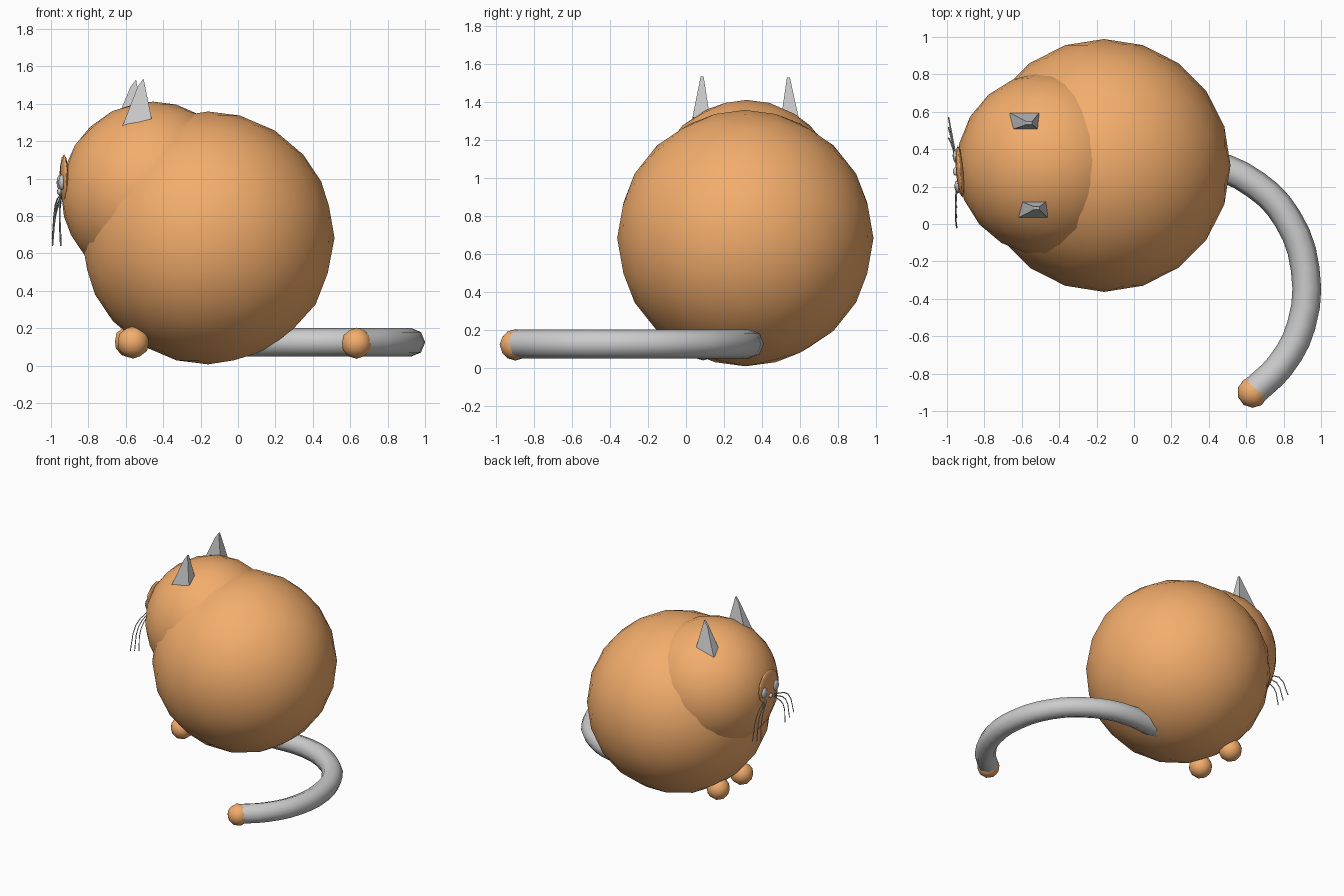
import bpy
import bmesh
from math import radians
from mathutils import Matrix, Vector

if "Cube" in bpy.data.objects:
    bpy.data.objects.remove(bpy.data.objects["Cube"])

orange = bpy.data.materials.new("orange_fur")
orange.diffuse_color = (0.9, 0.42, 0.15, 1)
orange.use_nodes = True
orange.node_tree.nodes["Principled BSDF"].inputs["Base Color"].default_value = orange.diffuse_color


def ball(name, loc, size, level=3, mat=None, turn=0):
    """Smooth icosphere stretched to the given radii."""
    bpy.ops.mesh.primitive_ico_sphere_add(subdivisions=level, radius=1, location=loc,
                                          rotation=(0, 0, radians(turn)))
    ob = bpy.context.object
    ob.name = name
    ob.scale = size
    bpy.ops.object.shade_smooth()
    if mat:
        ob.data.materials.append(mat)
    return ob


def tube(name, points, radius, res):
    """Round tube along a smooth path."""
    cu = bpy.data.curves.new(name, 'CURVE')
    cu.dimensions = '3D'
    cu.bevel_depth = radius
    cu.bevel_resolution = res
    cu.resolution_u = 3
    cu.use_fill_caps = True
    sp = cu.splines.new('BEZIER')
    sp.bezier_points.add(len(points) - 1)
    for bp, p in zip(sp.bezier_points, points):
        bp.co = p
        bp.handle_left_type = bp.handle_right_type = 'AUTO'
    ob = bpy.data.objects.new(name, cu)
    bpy.context.collection.objects.link(ob)
    return ob


def ear(name, base, tip):
    """Four-sided ear narrowing to a small flat tip."""
    bm = bmesh.new()
    rings = []
    for c, sx, sy in ((Vector(base), 0.078, 0.046), (Vector(tip), 0.015, 0.008)):
        rings.append([bm.verts.new(c + Vector((i * sx, j * sy, i * 0.02)))
                      for i, j in ((-1, -1), (1, -1), (1, 1), (-1, 1))])
    lo, hi = rings
    bm.faces.new(lo[::-1])
    bm.faces.new(hi)
    for i in range(4):
        k = (i + 1) % 4
        bm.faces.new((lo[i], lo[k], hi[k], hi[i]))
    me = bpy.data.meshes.new(name)
    bm.to_mesh(me)
    bm.free()
    bpy.context.collection.objects.link(bpy.data.objects.new(name, me))


# Body and head
ball("body", (-0.16, 0.313, 0.683), (0.676,) * 3, 3, orange)
ball("head", (-0.455, 0.32, 0.92), (0.492,) * 3, 3, orange, 5)

# Ears
ear("ear_right", (-0.54, 0.08, 1.30), (-0.52, 0.085, 1.515))
ear("ear_left", (-0.585, 0.548, 1.30), (-0.56, 0.54, 1.51))

# Face: muzzle, eyes and nose, turned slightly towards the front
ball("muzzle", (-0.93, 0.28, 1.0), (0.022, 0.14, 0.13), 2, orange, 5)
ball("eye_right", (-0.942, 0.2, 0.98), (0.018, 0.035, 0.042), 2, None, 5)
ball("eye_left", (-0.952, 0.36, 0.98), (0.018, 0.035, 0.042), 2, None, 5)
ball("nose", (-0.955, 0.28, 0.93), (0.015, 0.025, 0.02), 1, None, 5)

# Whiskers, three on each side
for side, label in ((1, "left"), (-1, "right")):
    for i in range(3):
        shift = -0.022 * side
        reach, drop = 0.295 - 0.055 * i, 0.70 - 0.02 * i
        pts = [(-0.945, 0.275 + side * 0.05, 0.92 - 0.01 * i),
               (-0.965 + shift * 0.5, 0.275 + side * (0.05 + reach * 0.55), 0.86 - 0.03 * i),
               (-0.97 + shift, 0.275 + side * reach, drop - 0.02)]
        tube(f"whisker_{label}_{i + 1}", pts, 0.004, 0)

# Front paws
ball("paw_right", (-0.56, 0.09, 0.125), (0.087,) * 3, 2, orange)
ball("paw_left", (-0.575, 0.41, 0.13), (0.087,) * 3, 2, orange)

# Tail curling to the front, with a coloured tip
tube("tail", [(0.03, 0.32, 0.125), (0.4, 0.32, 0.125), (0.65, 0.21, 0.125),
              (0.82, 0.03, 0.125), (0.915, -0.24, 0.125), (0.895, -0.54, 0.125),
              (0.78, -0.76, 0.125), (0.65, -0.885, 0.125)], 0.077, 2)
ball("tail_tip", (0.635, -0.9, 0.12), (0.083,) * 3, 2, orange)
